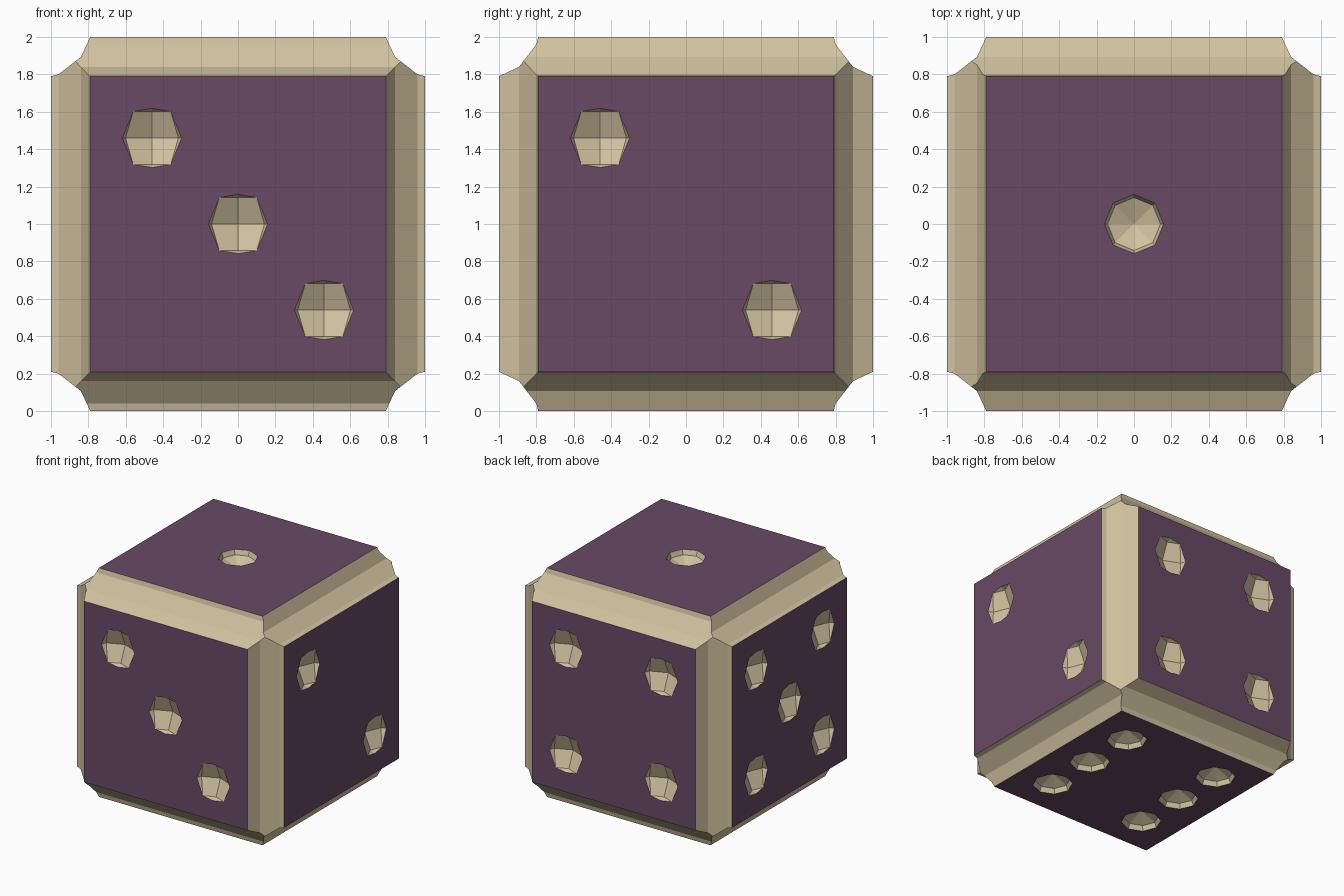
import bpy, bmesh
from mathutils import Matrix, Vector

if "Cube" in bpy.data.objects:
    bpy.data.objects.remove(bpy.data.objects["Cube"])


def material(name, color):
    m = bpy.data.materials.new(name)
    m.diffuse_color = (*color, 1)
    m.use_nodes = True
    m.node_tree.nodes["Principled BSDF"].inputs["Base Color"].default_value = m.diffuse_color
    return m


def add_object(name, bm):
    me = bpy.data.meshes.new(name)
    bm.to_mesh(me)
    bm.free()
    ob = bpy.data.objects.new(name, me)
    bpy.context.collection.objects.link(ob)
    return ob


# solid body, centred on the origin while it is carved
bm = bmesh.new()
bmesh.ops.create_cube(bm, size=2)
die = add_object("die_body", bm)
cutters = []

# faceted coves along the twelve edges: (first, second) inset from the cube edge
COVE = [(.21, 0), (.16, .107), (.04, .2), (0, .21), (-.1, .21), (-.1, -.1), (.21, -.1)]
for first, second, along in [(0, 1, 2), (0, 2, 1), (2, 1, 0)]:
    bm = bmesh.new()
    for sa in (-1, 1):
        for sb in (-1, 1):
            ring = []
            for a, b in COVE:
                p = Vector((0, 0, 0))
                p[first], p[second], p[along] = sa * (1 - a), sb * (1 - b), -1.2
                ring.append(bm.verts.new(p))
            face = bm.faces.new(ring)
            out = bmesh.ops.extrude_face_region(bm, geom=[face], use_keep_orig=True)
            shift = Vector((0, 0, 0))
            shift[along] = 2.4
            moved = [g for g in out["geom"] if isinstance(g, bmesh.types.BMVert)]
            bmesh.ops.translate(bm, verts=moved, vec=shift)
    bmesh.ops.recalc_face_normals(bm, faces=bm.faces[:])
    cutters.append(add_object("edge_cutter", bm))

# pips: low-poly balls sunk into every face
S, H = .46, 1.1
square = [(-S, -S), (-S, S), (S, -S), (S, S)]
spots = [(0, 0, H)]
spots += [(H, -S, S), (H, S, -S)]
spots += [(-S, -H, S), (0, -H, 0), (S, -H, -S)]
spots += [(a, H, b) for a, b in square]
spots += [(-H, a, b) for a, b in square + [(0, 0)]]
spots += [(a, b, -H) for a in (-S, S) for b in (-S, 0, S)]
bm = bmesh.new()
for p in spots:
    bmesh.ops.create_uvsphere(bm, u_segments=8, v_segments=4, radius=.2,
                              matrix=Matrix.Translation(p))
cutters.append(add_object("pip_cutter", bm))

# carve, then keep the result as a plain mesh
for c in cutters:
    mod = die.modifiers.new("carve", 'BOOLEAN')
    mod.operation, mod.solver, mod.object = 'DIFFERENCE', 'EXACT', c
    c.hide_render = True
carved = bpy.data.meshes.new_from_object(die.evaluated_get(bpy.context.evaluated_depsgraph_get()))
die.modifiers.clear()
die.data = carved
for c in cutters:
    bpy.data.objects.remove(c)

# purple outer panels, ivory coves and pips
carved.materials.clear()
carved.materials.append(material("ivory", (.64, .54, .35)))
carved.materials.append(material("purple", (.14, .068, .133)))
for f in carved.polygons:
    f.use_smooth = False
    panel = any(all(abs(carved.vertices[i].co[k] * s - 1) < 1e-3 for i in f.vertices)
                for k in range(3) for s in (-1, 1))
    f.material_index = 1 if panel else 0
carved.transform(Matrix.Translation((0, 0, 1)))
